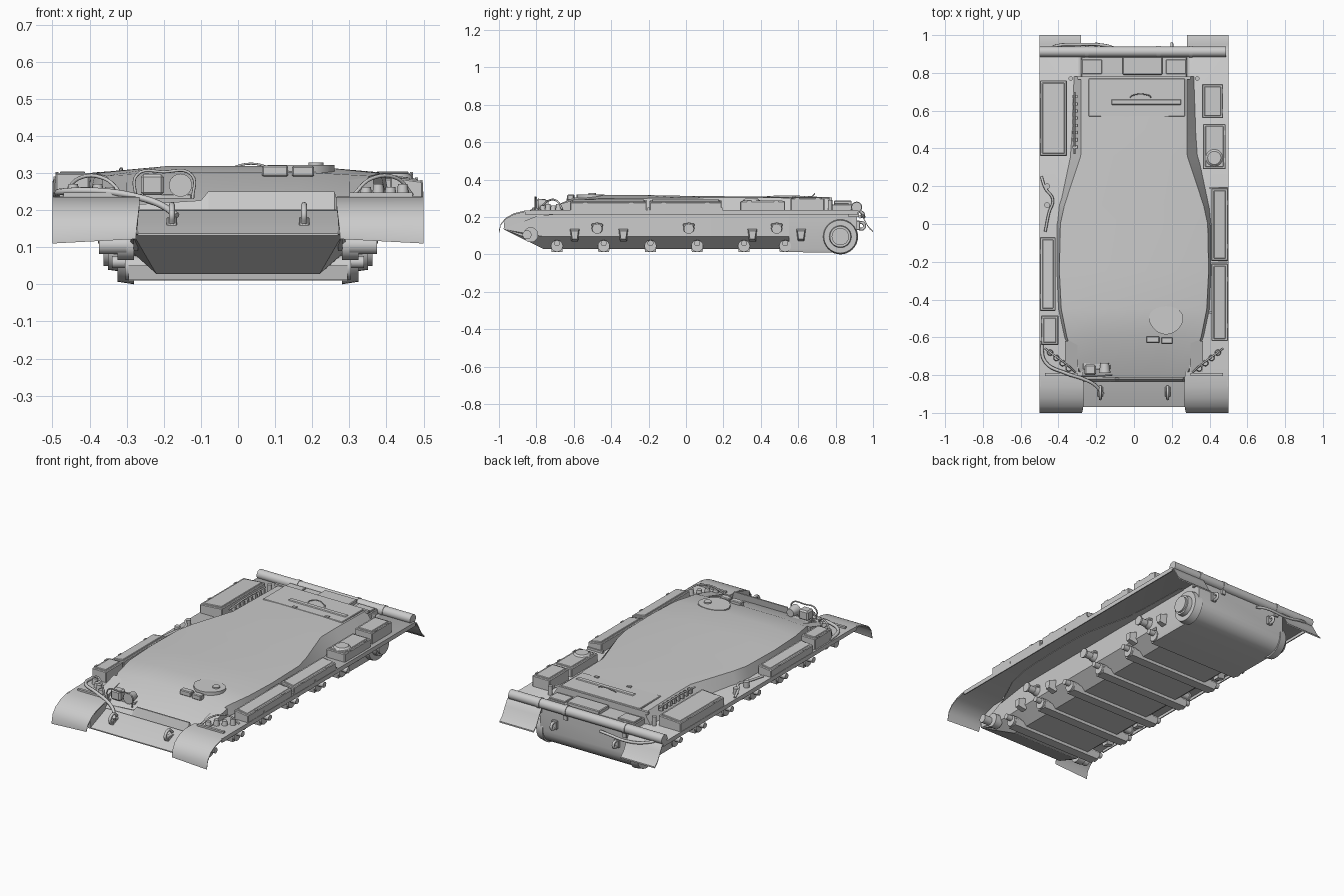
import bpy, bmesh, math
from mathutils import Vector


def add_mesh(name, verts, faces, smooth=None):
    me = bpy.data.meshes.new(name)
    me.from_pydata([tuple(v) for v in verts], [], faces)
    bm = bmesh.new()
    bm.from_mesh(me)
    bmesh.ops.recalc_face_normals(bm, faces=bm.faces)
    bm.to_mesh(me)
    bm.free()
    ob = bpy.data.objects.new(name, me)
    bpy.context.collection.objects.link(ob)
    if smooth:
        bpy.ops.object.select_all(action='DESELECT')
        ob.select_set(True)
        bpy.context.view_layer.objects.active = ob
        bpy.ops.object.shade_smooth_by_angle(angle=math.radians(smooth))
    return ob


def loft(name, rings, smooth=None):
    n = len(rings[0])
    verts = [p for r in rings for p in r]
    faces = [(i * n + j, i * n + (j + 1) % n, (i + 1) * n + (j + 1) % n, (i + 1) * n + j)
             for i in range(len(rings) - 1) for j in range(n)]
    faces += [tuple(range(n)), tuple(range(len(verts) - n, len(verts)))]
    return add_mesh(name, verts, faces, smooth)


def box(name, x0, x1, y0, y1, z0, z1, drop=0, bevel=0):
    # drop lowers the outboard top edge
    def top(x):
        return z1 - (drop if abs(x) == max(abs(x0), abs(x1)) else 0)
    ob = loft(name, [[(x0, y, z0), (x1, y, z0), (x1, y, top(x1)), (x0, y, top(x0))] for y in (y0, y1)])
    if bevel:
        m = ob.modifiers.new("bevel", 'BEVEL')
        m.width, m.segments = bevel, 1
    return ob


def rod(name, a, b, r, r2=None, n=20):
    a, b = Vector(a), Vector(b)
    q = (b - a).to_track_quat('Z', 'Y')
    circ = [Vector((math.cos(t * math.tau / n), math.sin(t * math.tau / n), 0)) for t in range(n)]
    return loft(name, [[a + q @ (c * r) for c in circ], [b + q @ (c * (r if r2 is None else r2)) for c in circ]], 40)


def pipe(name, pts, r):
    cu = bpy.data.curves.new(name, 'CURVE')
    cu.dimensions, cu.bevel_depth, cu.bevel_resolution = '3D', r, 2
    cu.use_fill_caps, cu.resolution_u = True, 6
    sp = cu.splines.new('BEZIER')
    sp.bezier_points.add(len(pts) - 1)
    for bp, p in zip(sp.bezier_points, pts):
        bp.co = p
        bp.handle_left_type = bp.handle_right_type = 'AUTO'
    ob = bpy.data.objects.new(name, cu)
    bpy.context.collection.objects.link(ob)
    return ob


# Lower hull: (y, floor half width, floor z, chamfer z, top z, side half width)
hull = [(-.97, .28, .131, .133, .137, .285), (-.76, .22, .028, .095, .22, .295), (-.6, .22, .028, .095, .235, .3),
        (.55, .22, .028, .095, .235, .3), (.552, .295, .012, .03, .235, .3)]
for k in range(7):
    t = k * math.pi / 12
    hull.append((.825 + .09 * math.sin(t), .295, .1 - .09 * math.cos(t), .105 - .08 * math.cos(t), .235, .3))
loft("lower_hull", [[(-wb, y, zb), (wb, y, zb), (w, y, zc), (w, y, zt), (-w, y, zt), (-w, y, zc)]
                    for y, wb, zb, zc, zt, w in hull], 25)

# Upper hull and roof: (y, top half width, base half width, edge z, middle z)
roof = [(-.82, .272, .28, .209, .211), (-.6, .355, .37, .292, .304), (-.45, .385, .402, .299, .322),
        (-.25, .395, .41, .3, .321), (0, .39, .41, .301, .315), (.1, .368, .4, .303, .313), (.36, .282, .345, .304, .311),
        (.5, .28, .335, .303, .308), (.78, .28, .325, .297, .301)]
loft("upper_hull", [[(-wb, y, min(.225, ze - .01)), (-w, y, ze), (-w * .5, y, zm - (zm - ze) * .15), (w * .5, y, zm - (zm - ze) * .15),
                     (w, y, ze), (wb, y, min(.225, ze - .01))] for y, w, wb, ze, zm in roof], 20)

# Rear deck step, deck fittings and plates
box("rear_deck_step", -.28, .28, .77, .885, .22, .268, bevel=.004)
box("rear_center_box", -.06, .15, .79, .885, .26, .288, bevel=.004)
for s in (-1, 1):
    box("rear_side_box", s * .17, s * .275, .795, .87, .26, .276, bevel=.003)
box("engine_hatch", -.24, .27, .57, .77, .296, .307, bevel=.003)
box("engine_hatch_rib", -.12, .25, .63, .66, .3, .311, bevel=.004)
box("deck_hinge_bar", -.3, .3, .765, .78, .29, .305)
for x in (-.04, .17):
    box("deck_latch", x - .012, x + .012, .57, .585, .3, .313)
pipe("deck_handle", [(-.02, .67, .305), (-.01, .68, .316), (.08, .68, .316), (.09, .67, .305)], .003)
for s in (-1, 1):
    rod("deck_corner_lug", (s * .335, .77, .23), (s * .335, .77, .29), .012)
for k in range(8):
    box("side_rack_bar", -.325, -.3, .4 + k * .038, .416 + k * .038, .28, .306)
pipe("side_rack_rail", [(-.315, .37, .3), (-.315, .5, .31), (-.315, .7, .305)], .005)

# Driver hatch and periscopes
hatch = [(.17 + .09 * math.cos(a) * (1 + .15 * math.sin(a)), -.51 + .075 * math.sin(a)) for a in
         [k * math.tau / 24 for k in range(24)]]
loft("driver_hatch", [[(x, y, z) for x, y in hatch] for z in (.3, .321)], 30)
rod("hatch_pivot", (.21, -.5, .315), (.21, -.5, .328), .02)
box("periscope_left", .065, .135, -.63, -.595, .29, .32, bevel=.004)
box("periscope_right", .145, .205, -.635, -.6, .29, .319, bevel=.004)

# Splash board on the glacis
loft("splash_board", [[(x, -.835, .2), (x, -.82, .2), (x, -.812, h), (x, -.82, h)]
                      for x, h in ((-.28, .215), (-.1, .226), (-.08, .25), (.26, .25), (.27, .215))])

# Fenders with curved front mudguards and rear flaps: (y, z, inner x)
path = [(-1, .13, .275), (-.99, .163, .272), (-.965, .195, .268), (-.92, .22, .265), (-.86, .235, .265), (-.79, .237, .27),
        (-.78, .237, .295), (.915, .237, .295), (.93, .228, .28), (.95, .195, .28), (.975, .15, .28), (1, .125, .28)]
for s in (-1, 1):
    rings = []
    for i, (y, z, xi) in enumerate(path):
        d = .012 if i == 0 else 0
        rings.append([(s * xi, y, z), (s * .5, y, z - d), (s * .5, y, z - .008 - d), (s * xi, y, z - .008)])
    loft("fender", rings, 35)
    box("fender_lip", s * .494, s * .5, -.86, .92, .213, .236)
    # Mudguard inner wall
    wall = [(-.975, .135), (-.97, .185), (-.92, .217), (-.86, .232), (-.78, .232), (-.78, .09), (-.86, .09)]
    loft("mudguard_wall", [[(x, y, z) for y, z in wall] for x in (s * .27, s * .282)])
    # Raised fender front edge
    box("fender_rib", s * .3, s * .47, -.805, -.79, .23, .247)
    pipe("rear_flap_edge", [(s * .285, .985, .135), (s * .495, .985, .135)], .004)

    # Final drive
    rod("final_drive_housing", (s * .28, .825, .095), (s * .325, .825, .095), .095, .088, 32)
    rod("final_drive_hub", (s * .32, .825, .095), (s * .35, .825, .095), .06, .056, 28)
    rod("drive_shaft", (s * .34, .825, .095), (s * .362, .825, .095), .046, n=28)
    # Idler crank
    rod("idler_mount", (s * .28, -.83, .105), (s * .325, -.83, .105), .04)
    rod("idler_axle", (s * .3, -.85, .105), (s * .375, -.85, .105), .024)
    # Return rollers
    for y in (-.475, .015, .485):
        rod("return_roller_mount", (s * .29, y, .14), (s * .325, y, .14), .032, .024)
        rod("return_roller_axle", (s * .32, y, .137), (s * .37, y, .137), .02)
        rod("return_roller_cap", (s * .368, y, .137), (s * .377, y, .137), .027)
        box("return_roller_bracket", s * .29, s * .325, y - .03, y + .03, .148, .165, bevel=.004)
    # Bump stops
    for y in (-.595, -.335, .355, .615):
        loft("bump_stop", [[(x, y - w, .07 + k), (x, y + w, .07 + k), (x, y + w * 1.5, .138 - k), (x, y - w * 1.5, .138 - k)]
                           for x, w, k in ((s * .29, .018, 0), (s * .34, .013, .012))])
    # Suspension arm pivots
    for y in (-.69, -.44, -.19, .06, .31, .53):
        rod("arm_pivot", (s * .22, y, .045), (s * .305, y, .045), .032, n=16)
        rod("arm_shaft", (s * .3, y, .06), (s * .34, y, .06), .016, n=16)

# Torsion bar ribs under the floor
for y in (-.69, -.44, -.19, .06, .31, .53):
    loft("torsion_bar_rib", [[(x, y - .035, .05), (x, y - .028, .012), (x, y + .028, .012), (x, y + .035, .05)]
                             for x in (-.295, .295)])


# Stowage boxes: (x0, x1, y0, y1, top, outer drop), with lids and latches
def stowage(name, x0, x1, y0, y1, z1, drop):
    box(name, x0, x1, y0, y1, .232, z1, drop, .004)
    m = .012
    box(name + "_lid", x0 + m, x1 - m, y0 + m, y1 - m, z1 - drop - .008, z1 + .004, drop, .003)
    for f in (.2, .8):
        y = y0 + (y1 - y0) * f
        xo = max(x0, x1, key=abs)
        o = math.copysign(.004, xo)
        box(name + "_latch", xo - o * 2, xo - o * .1, y - .012, y + .012, z1 - drop - .025, z1 - drop + .003)


for b in [(.41, .498, -.62, -.21, .29, .012), (.41, .498, -.195, .19, .29, .012), (.365, .485, .29, .53, .285, 0),
          (.36, .472, .56, .74, .3, 0), (-.498, -.355, .36, .76, .298, .01), (-.498, -.415, -.46, -.07, .288, .01),
          (-.492, -.4, -.64, -.485, .3, 0)]:
    stowage("stowage_box", *b)
rod("filter_dome", (.425, .35, .28), (.425, .35, .298), .055, .035, 28)
for y in (-.47, -.2, .0, .19):
    box("fender_bracket", .4, .5, y - .006, y + .006, .23, .25)
pipe("left_fender_cable", [(-.49, .25, .24), (-.47, .19, .262), (-.43, .13, .26), (-.45, .06, .255), (-.47, -.04, .25)], .007)
for y in (.1, .2):
    rod("fender_clamp", (-.46, y, .235), (-.46, y, .27), .015)

# Spare light clusters on the front fenders
for s in (-1, 1):
    for k in range(4):
        x, y = s * (.345 + k * .033), -.765 + k * .028
        rod("fender_fitting", (x, y, .235), (x, y, .262 + .008 * (k % 2)), .017, .013, 12)
    pipe("fitting_guard", [(s * .31, -.785, .24), (s * .36, -.74, .285), (s * .43, -.69, .285), (s * .47, -.66, .24)], .005)
    loft("hull_corner_gusset", [[(x, -.8, .232), (x, -.62, .232), (x, -.62, .285)] for x in (s * .3, s * .365)])

# Headlights on the glacis
box("headlight_base", -.27, -.125, -.77, -.73, .225, .243, bevel=.003)
box("square_light", -.262, -.2, -.8, -.745, .24, .297, bevel=.008)
rod("round_light", (-.155, -.79, .267), (-.155, -.735, .267), .031, .022, 24)
pipe("light_guard", [(-.275, -.805, .23), (-.272, -.805, .295), (-.2, -.805, .303), (-.125, -.8, .295), (-.122, -.8, .23)], .004)

# Tow hooks and cables
for s in (-1, 1):
    x = s * .178
    box("front_hook_plate", x - .014, x + .014, -.915, -.86, .155, .182, bevel=.003)
    pipe("front_hook", [(x, -.86, .19), (x, -.89, .214), (x, -.925, .19), (x, -.915, .165)], .008)
    box("rear_hook_plate", s * .2 - .016, s * .2 + .016, .91, .93, .13, .18, bevel=.003)
    pipe("rear_hook", [(s * .2, .92, .17), (s * .2, .95, .165), (s * .2, .95, .14), (s * .2, .925, .135)], .008)
pipe("front_tow_cable", [(-.49, -.62, .242), (-.47, -.73, .25), (-.36, -.79, .25), (-.27, -.82, .235), (-.21, -.85, .215),
                         (-.165, -.9, .185)], .009)
pipe("rear_tow_cable", [(-.48, .9, .245), (-.42, .94, .225), (-.3, .95, .2), (-.15, .945, .205), (-.1, .93, .2)], .008)

# Unditching log with straps
rod("rear_log", (-.5, .912, .252), (.488, .912, .252), .027, n=24)
for x in (-.25, .13, .3):
    rod("log_strap", (x - .01, .912, .252), (x + .01, .912, .252), .03, n=24)
    box("log_bracket", x - .012, x + .012, .87, .925, .2, .235)
